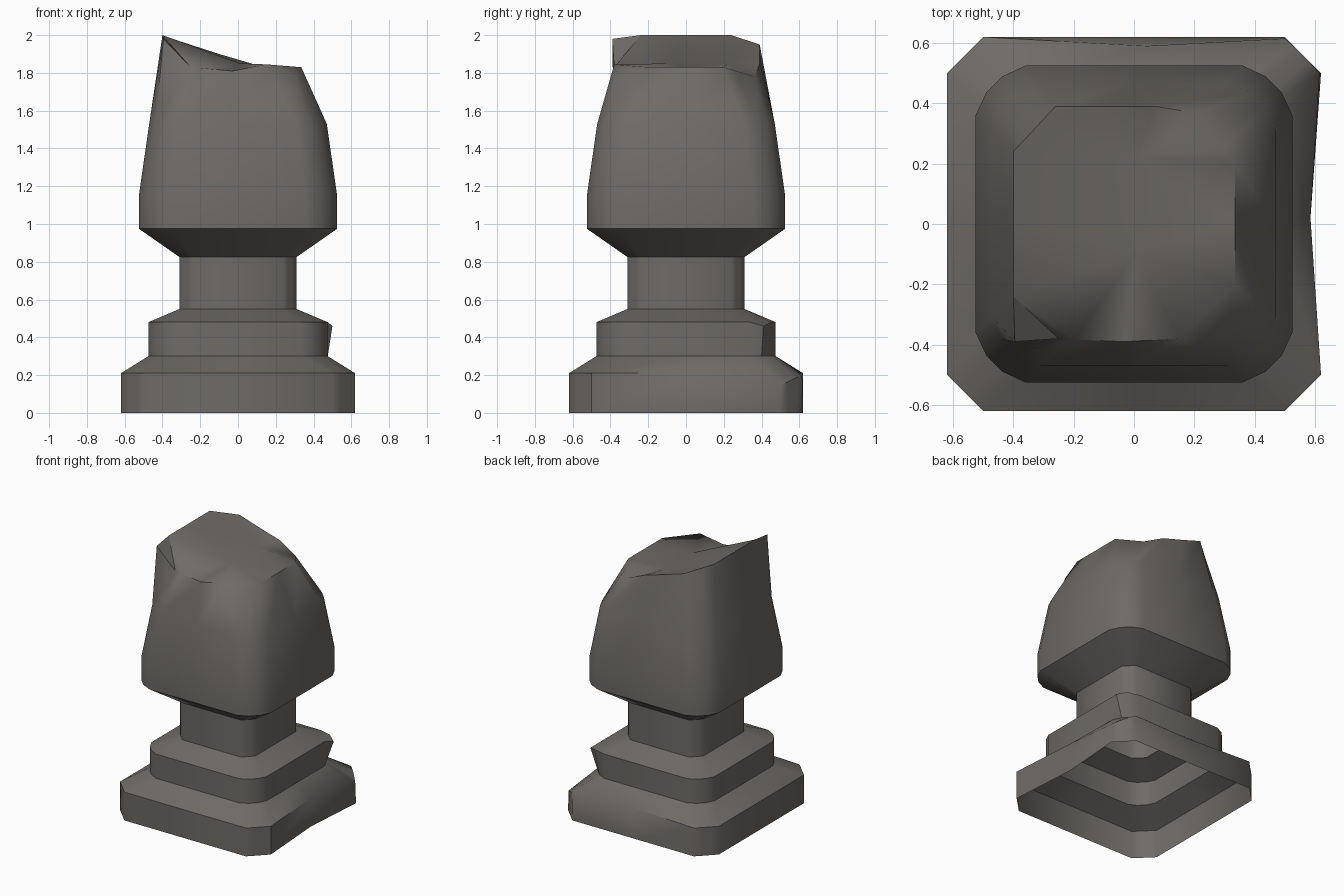
import bpy, bmesh, math

if "Cube" in bpy.data.objects:
    bpy.data.objects.remove(bpy.data.objects["Cube"])

stone = bpy.data.materials.new("grey stone")
stone.diffuse_color = (0.155, 0.145, 0.135, 1)
stone.use_nodes = True
stone.node_tree.nodes["Principled BSDF"].inputs["Base Color"].default_value = stone.diffuse_color


def ring(z, half, flat, bulge=0.0, edits=None):
    """Rounded square: 4 points per corner plus the middle of each side.
    Order: corner ++, back, corner -+, left, corner --, front, corner +-, right."""
    third = (half - flat) / 3
    a, b = half - third + bulge, flat + third + bulge
    corner = [(half, flat), (a, b), (b, a), (flat, half), (0, half)]
    pts = []
    for k in range(4):
        c, s = round(math.cos(k * math.pi / 2)), round(math.sin(k * math.pi / 2))
        pts += [(x * c - y * s, x * s + y * c, z) for x, y in corner]
    for i, p in (edits or {}).items():
        pts[i] = p
    return pts


def shell(name, rings, cap=None, extra=()):
    """Skin the rings, optionally closing the top with the given faces."""
    bm = bmesh.new()
    loops = [[bm.verts.new(p) for p in r] for r in rings]
    for lo, hi in zip(loops, loops[1:]):
        n = len(lo)
        for i in range(n):
            j = (i + 1) % n
            bm.faces.new((lo[i], lo[j], hi[j], hi[i]))
    if cap:
        top = loops[-1] + [bm.verts.new(p) for p in extra]
        faces = [bm.faces.new([top[i] for i in f]) for f in cap]
        bmesh.ops.triangulate(bm, faces=faces)
    me = bpy.data.meshes.new(name)
    bm.to_mesh(me)
    bm.free()
    me.materials.append(stone)
    ob = bpy.data.objects.new(name, me)
    bpy.context.collection.objects.link(ob)
    bpy.ops.object.select_all(action='DESELECT')
    ob.select_set(True)
    bpy.context.view_layer.objects.active = ob
    bpy.ops.object.shade_smooth_by_angle(angle=math.radians(48))


# shared cross-sections
mould_low = ring(0.30, 0.475, 0.34, 0.015)
neck_low = ring(0.55, 0.31, 0.24)
neck_high = ring(0.825, 0.31, 0.24)

# plinth, open below, with chipped right and back edges
shell("plinth", [
    ring(0, 0.62, 0.50, edits={19: (0.585, 0.02, 0)}),
    ring(0.21, 0.62, 0.50, edits={
        0: (0.615, 0.50, 0.145), 1: (0.58, 0.54, 0.165), 2: (0.54, 0.58, 0.185),
        3: (0.50, 0.615, 0.20), 4: (0.04, 0.59, 0.21), 19: (0.585, 0.02, 0.21)}),
    mould_low])

# moulding with one jutting chipped corner
shell("moulding", [
    mould_low,
    ring(0.48, 0.475, 0.34, 0.015, {1: (0.50, 0.41, 0.46), 2: (0.44, 0.45, 0.48)}),
    neck_low])

shell("neck", [neck_low, neck_high])

# tapering shaft ending in an uneven break
broken_edge = [
    (.335, .2, 1.83), (.297, .255, 1.813), (.22, .365, 1.78), (.07, .39, 1.85),
    (-.1, .39, 1.90),
    (-.26, .39, 1.95), (-.307, .34, 1.967), (-.353, .29, 1.983), (-.4, .24, 2.0),
    (-.4, 0, 2.0),
    (-.4, -.24, 2.0), (-.395, -.39, 1.98), (-.25, -.38, 1.83), (-.2, -.383, 1.826),
    (-.03, -.39, 1.81),
    (.15, -.38, 1.845), (.3, -.365, 1.79), (.318, -.28, 1.81), (.335, -.2, 1.83),
    (.335, 0, 1.83)]
break_faces = [
    (20, 0, 1, 2, 3), (20, 3, 4, 5, 6, 7, 8), (20, 8, 9, 10, 21),
    (21, 10, 12, 13, 14), (10, 11, 12), (21, 14, 15, 18, 19, 0, 20), (15, 16, 17, 18)]
shell("broken_shaft", [
    neck_high,
    ring(0.975, 0.525, 0.36, 0.02),
    ring(1.15, 0.525, 0.36, 0.02),
    ring(1.53, 0.47, 0.31, 0.02),
    broken_edge], break_faces, [(0.01, 0.22, 1.85), (0.01, -0.09, 1.85)])
